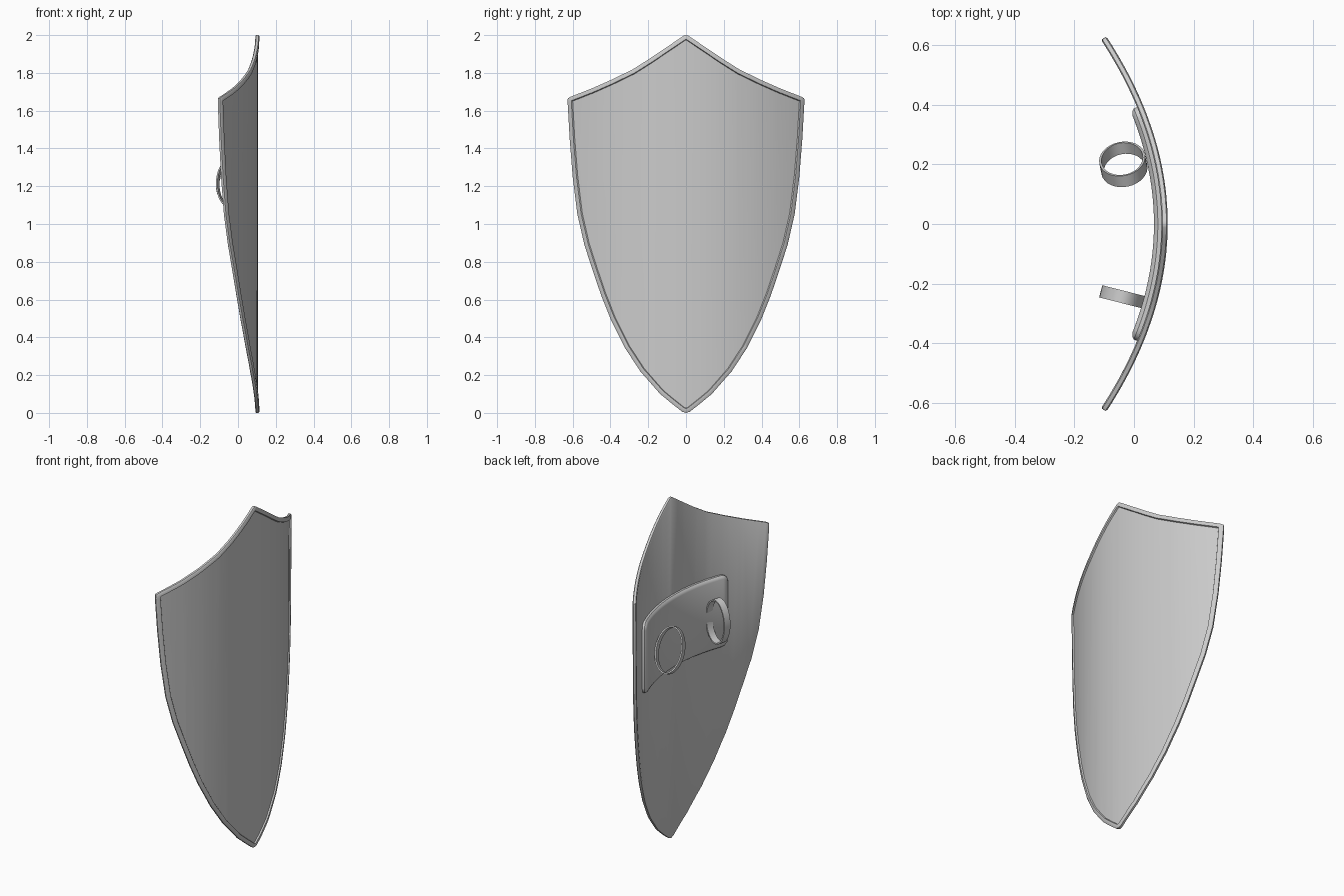
import bpy, bmesh, math
from mathutils import Matrix, Vector

cube = bpy.data.objects.get("Cube")
if cube:
    bpy.data.objects.remove(cube, do_unlink=True)

steel = bpy.data.materials.new("grey_steel")
steel.use_nodes = True
GREY = (0.6, 0.6, 0.6, 1)
steel.diffuse_color = GREY
steel.node_tree.nodes["Principled BSDF"].inputs["Base Color"].default_value = GREY

PEAK, CURVE = 0.113, 0.52


def bend(p):
    """Wrap a flat point (depth, y, z) onto the curved shield surface."""
    slope = 2 * CURVE * p.y
    normal = Vector((1, slope, 0)).normalized()
    return Vector((PEAK - CURVE * p.y ** 2, p.y, p.z)) + normal * p.x


def finish(name, bm, angle):
    bmesh.ops.recalc_face_normals(bm, faces=bm.faces)
    mesh = bpy.data.meshes.new(name)
    bm.to_mesh(mesh)
    bm.free()
    mesh.materials.append(steel)
    obj = bpy.data.objects.new(name, mesh)
    bpy.context.collection.objects.link(obj)
    bpy.ops.object.select_all(action="DESELECT")
    obj.select_set(True)
    bpy.context.view_layer.objects.active = obj
    bpy.ops.object.shade_smooth_by_angle(angle=math.radians(angle))
    return obj


def curved_slab(name, outline, front, back, front_insets, back_insets, width):
    """Slab with stepped insets on both sides, sliced and bent to the shield."""
    bm = bmesh.new()
    rings = [[bm.verts.new((d, y, z)) for y, z in outline] for d in (front, back)]
    caps = [bm.faces.new(r) for r in rings]
    n = len(outline)
    for i in range(n):
        j = (i + 1) % n
        bm.faces.new((rings[0][i], rings[0][j], rings[1][j], rings[1][i]))
    bmesh.ops.recalc_face_normals(bm, faces=bm.faces)
    for cap, insets in zip(caps, (front_insets, back_insets)):
        for thickness, depth in insets:
            bmesh.ops.inset_region(bm, faces=[cap], thickness=thickness,
                                   depth=depth, use_even_offset=True)
    slices = 24
    for i in range(1, slices):
        y = -width + 2 * width * i / slices
        bmesh.ops.bisect_plane(bm, geom=bm.verts[:] + bm.edges[:] + bm.faces[:],
                               plane_co=(0, y, 0), plane_no=(0, 1, 0), dist=1e-5)
    for v in bm.verts:
        v.co = bend(v.co)
    return finish(name, bm, 35)


# Shield body: heater outline, raised rim and recessed panel
half = [(0.012, 1.997), (0.1, 1.938), (0.2, 1.871), (0.286, 1.817), (0.4, 1.762),
        (0.5, 1.718), (0.615, 1.673), (0.628, 1.665), (0.629, 1.645), (0.618, 1.45),
        (0.602, 1.25), (0.577, 1.05), (0.54, 0.89), (0.497, 0.757), (0.45, 0.62),
        (0.4, 0.495), (0.325, 0.345), (0.243, 0.22), (0.137, 0.1), (0.07, 0.045),
        (0.02, 0.006)]
outline = [(0, 2.0)] + half + [(0, 0)] + [(-y, z) for y, z in reversed(half)]
curved_slab("shield_body", outline, -0.004, -0.017,
            [(0.006, 0.004), (0.016, 0), (0.003, -0.008)], [(0.006, 0.004)], 0.63)

# Backing plate: rounded rectangle behind the straps
PLATE_Z, HALF_W, HALF_H, CORNER = 1.22, 0.4, 0.21, 0.04
plate = []
for quarter, (sy, sz) in enumerate([(1, 1), (-1, 1), (-1, -1), (1, -1)]):
    for step in range(5):
        a = math.pi / 2 * (quarter + step / 4)
        plate.append((sy * (HALF_W - CORNER) + CORNER * math.cos(a),
                      PLATE_Z + sz * (HALF_H - CORNER) + CORNER * math.sin(a)))
curved_slab("backing_plate", plate, -0.018, -0.033, [],
            [(0.006, 0.008), (0.012, 0.005)], HALF_W)


# Straps: oval bands standing on the plate
def strap(name, y, tilt, band=0.042, thick=0.008, steps=32):
    bm = bmesh.new()
    rings = []
    for i in range(steps):
        a = 2 * math.pi * i / steps
        c, s = math.cos(a), math.sin(a)
        rings.append([bm.verts.new(((0.078 - t) * c, w, (0.13 - t) * s))
                      for t, w in ((0, -band / 2), (0, band / 2),
                                   (thick, band / 2), (thick, -band / 2))])
    for i in range(steps):
        a, b = rings[i], rings[(i + 1) % steps]
        for k in range(4):
            m = (k + 1) % 4
            bm.faces.new((a[k], a[m], b[m], b[k]))
    turn = Matrix.Rotation(math.atan(2 * CURVE * y), 4, "Z")
    lean = Matrix.Rotation(math.radians(tilt), 4, "X")
    place = Matrix.Translation((-0.036, y, PLATE_Z - 0.005))
    bm.transform(place @ turn @ lean)
    return finish(name, bm, 40)


strap("arm_strap", 0.2, 26)
strap("hand_strap", -0.245, 0)
